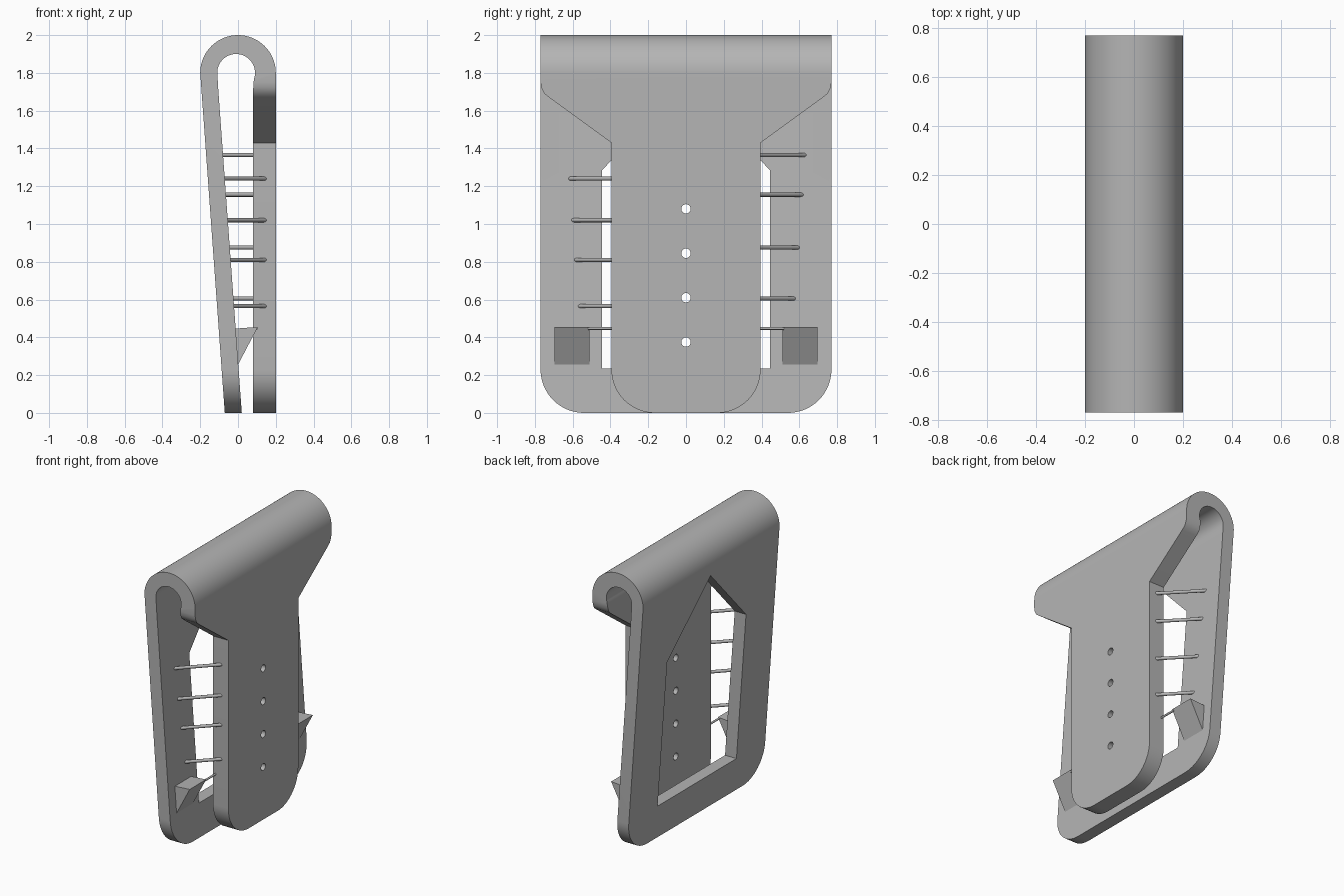
import bpy, bmesh
from math import cos, sin, pi, radians
from mathutils import Vector

cube = bpy.data.objects.get("Cube")
if cube:
    bpy.data.objects.remove(cube, do_unlink=True)

grey = bpy.data.materials.new("plain grey")
grey.use_nodes = True
grey.diffuse_color = (0.46, 0.46, 0.46, 1)
grey.node_tree.nodes["Principled BSDF"].inputs["Base Color"].default_value = grey.diffuse_color


def arc(cx, cy, r, a0, a1, n):
    """Points on an arc, angles in degrees."""
    angles = [radians(a0 + (a1 - a0) * i / n) for i in range(n + 1)]
    return [(cx + r * cos(a), cy + r * sin(a)) for a in angles]


def prism(name, points, axis, lo, hi):
    """Extrude an outline: (x, z) points along y, or (y, z) points along x."""
    place = (lambda p, d: (p[0], d, p[1])) if axis == "y" else (lambda p, d: (d, p[0], p[1]))
    bm = bmesh.new()
    face = bm.faces.new([bm.verts.new(place(p, lo)) for p in points])
    new = bmesh.ops.extrude_face_region(bm, geom=[face])["geom"]
    shift = Vector(place((0, 0), hi - lo))
    bmesh.ops.translate(bm, vec=shift, verts=[v for v in new if isinstance(v, bmesh.types.BMVert)])
    bmesh.ops.recalc_face_normals(bm, faces=bm.faces)
    mesh = bpy.data.meshes.new(name)
    bm.to_mesh(mesh)
    bm.free()
    mesh.materials.append(grey)
    obj = bpy.data.objects.new(name, mesh)
    bpy.context.collection.objects.link(obj)
    return obj


def rod(name, a, b, r):
    """Thin round bar between two points."""
    a, b = Vector(a), Vector(b)
    bpy.ops.mesh.primitive_cylinder_add(vertices=16, radius=r, depth=(b - a).length, location=(a + b) / 2)
    obj = bpy.context.object
    obj.name = name
    obj.rotation_mode = "QUATERNION"
    obj.rotation_quaternion = (b - a).to_track_quat("Z", "Y")
    obj.data.materials.append(grey)
    bpy.ops.object.shade_smooth_by_angle(angle=radians(35))


def cut(target, cutter):
    """Subtract a cutter and remove it."""
    bpy.context.view_layer.objects.active = target
    mod = target.modifiers.new("cut", "BOOLEAN")
    mod.operation, mod.solver, mod.object = "DIFFERENCE", "EXACT", cutter
    bpy.ops.object.modifier_apply(modifier=mod.name)
    bpy.data.objects.remove(cutter, do_unlink=True)


# Bent clip: slanted rear leg, round top, upright front leg
HALF = 0.77
outer = arc(0, 1.8, 0.2, 0, 180, 40)
inner = arc(-0.01, 1.8, 0.1, 190, -20, 32)
profile = [(0.2, 0)] + outer + [(-0.07, 0), (0.02, 0), (-0.105, 1.72)] + inner + [(0.08, 1.71), (0.08, 0)]
clip = prism("clip_body", profile, "y", -HALF, HALF)

# Side notches that narrow the front leg, and rounded lower corners
front_notch = (arc(0.165, 0.23, 0.23, -90, 0, 16) + [(0.395, 1.43), (0.725, 1.67)]
               + [(0.75, 1.69), (0.765, 1.72), (HALF, 1.75), (0.9, 1.75), (0.9, -0.1), (0.165, -0.1)])
rear_corner = arc(0.54, 0.23, 0.23, -90, 0, 16) + [(0.9, 0.23), (0.9, -0.1), (0.54, -0.1)]
for side in (-1, 1):
    for outline, lo, hi in ((front_notch, 0.05, 0.3), (rear_corner, -0.3, 0.05)):
        cut(clip, prism("cutter", [(side * y, z) for y, z in outline], "x", lo, hi))

# Pointed window in the rear leg
window = [(-0.445, 0.235), (0.445, 0.235), (0.445, 1.285), (0, 1.74), (-0.445, 1.285)]
cut(clip, prism("cutter", window, "x", -0.3, 0.05))

# Row of round holes in the front leg
for z in (0.375, 0.61, 0.845, 1.08):
    cut(clip, prism("cutter", arc(0, z, 0.025, 0, 345, 23), "x", 0.05, 0.3))

bpy.ops.object.select_all(action="DESELECT")
clip.select_set(True)
bpy.context.view_layer.objects.active = clip
bpy.ops.object.shade_smooth_by_angle(angle=radians(25))

# Slanted pins from the front leg to the rear leg, staggered on the two sides
pins = {"left": (1, [(1.365, 0.63), (1.155, 0.615), (0.875, 0.595), (0.605, 0.575)]),
        "right": (-1, [(1.24, 0.615), (1.02, 0.6), (0.81, 0.585), (0.565, 0.565)])}
for label, (side, row) in pins.items():
    for i, (z, reach) in enumerate(row):
        rear_x = 0.02 - 0.0714 * z
        rod(f"{label}_pin_{i + 1}", (0.145, side * 0.385, z), (rear_x - 0.01, side * reach, z), 0.011)

# Catch wedges on the rear leg, each with a thin bar to the front leg
wedge = [(-0.03, 0.445), (0.105, 0.455), (0, 0.255), (-0.02, 0.255)]
for label, side in (("left", 1), ("right", -1)):
    lo, hi = sorted((side * 0.51, side * 0.695))
    prism(f"{label}_catch_wedge", wedge, "y", lo, hi)
    rod(f"{label}_catch_bar", (0.097, side * 0.385, 0.447), (0.097, side * 0.52, 0.447), 0.007)
